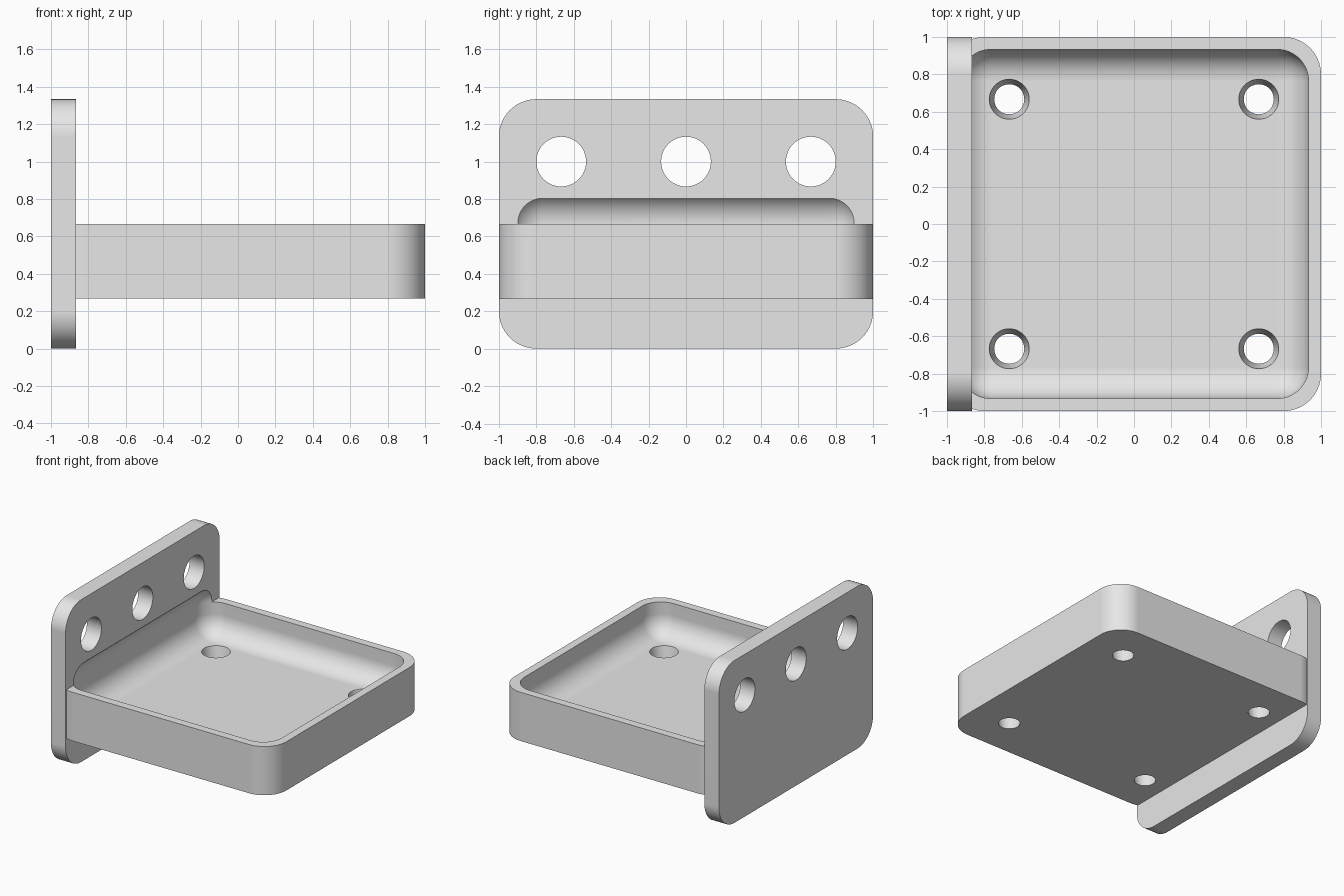
import bpy
import bmesh
import math
from mathutils import Matrix, Vector

old = bpy.data.objects.get("Cube")
if old:
    bpy.data.objects.remove(old, do_unlink=True)

grey = bpy.data.materials.new("light grey")
grey.use_nodes = True
grey.diffuse_color = (0.8, 0.8, 0.8, 1)
grey.node_tree.nodes["Principled BSDF"].inputs["Base Color"].default_value = (0.8, 0.8, 0.8, 1)


def make(name, bm):
    bmesh.ops.recalc_face_normals(bm, faces=bm.faces[:])
    mesh = bpy.data.meshes.new(name)
    bm.to_mesh(mesh)
    bm.free()
    mesh.materials.append(grey)
    obj = bpy.data.objects.new(name, mesh)
    bpy.context.collection.objects.link(obj)
    return obj


def rounded_outline(w, h, r, steps=14):
    """Points of a centred rounded rectangle."""
    pts = []
    for i, (sx, sy) in enumerate([(1, 1), (-1, 1), (-1, -1), (1, -1)]):
        for k in range(steps + 1):
            a = math.pi / 2 * (i + k / steps)
            pts.append((sx * (w / 2 - r) + r * math.cos(a),
                        sy * (h / 2 - r) + r * math.sin(a)))
    return pts


def prism(name, points, direction):
    bm = bmesh.new()
    face = bm.faces.new([bm.verts.new(p) for p in points])
    ext = bmesh.ops.extrude_face_region(bm, geom=[face])
    top = [v for v in ext["geom"] if isinstance(v, bmesh.types.BMVert)]
    bmesh.ops.translate(bm, verts=top, vec=Vector(direction))
    return make(name, bm)


def cone(name, r_low, r_high, depth, matrix):
    bm = bmesh.new()
    bmesh.ops.create_cone(bm, cap_ends=True, segments=48, radius1=r_low,
                          radius2=r_high, depth=depth, matrix=matrix)
    return make(name, bm)


def combine(body, other, operation):
    mod = body.modifiers.new(operation, "BOOLEAN")
    mod.operation = operation
    mod.solver = "EXACT"
    mod.object = other
    bpy.context.view_layer.objects.active = body
    bpy.ops.object.modifier_apply(modifier=mod.name)
    bpy.data.objects.remove(other, do_unlink=True)


# Upright mounting plate
plate = [(-1, y, z + 0.667) for y, z in rounded_outline(2, 1.333, 0.2)]
body = prism("tray_bracket", plate, (0.133, 0, 0))

# Tray block, its hidden end buried inside the plate
tray = [(max(x, -0.95), y, 0.267) for x, y in rounded_outline(2, 2, 0.2)]
combine(body, prism("tray_block", tray, (0, 0, 0.4)), "UNION")

# Cavity with fully rounded edges, which also bites into the plate
floor, top, side = 0.4, 0.838, 0.933
bm = bmesh.new()
bmesh.ops.create_cube(bm, size=1, matrix=Matrix.Translation((0, 0, (floor + top) / 2))
                      @ Matrix.Diagonal((2 * side, 2 * side, top - floor, 1)))
bmesh.ops.bevel(bm, geom=bm.edges[:], offset=0.167, segments=12, profile=0.5,
                affect="EDGES", clamp_overlap=True)
combine(body, make("cavity_cutter", bm), "DIFFERENCE")

# Three round holes through the plate
for y in (-0.667, 0, 0.667):
    place = Matrix.Translation((-0.93, y, 1)) @ Matrix.Rotation(math.pi / 2, 4, "Y")
    combine(body, cone("plate_hole", 0.133, 0.133, 0.4, place), "DIFFERENCE")

# Four tapered holes through the floor, extended past both faces
for x in (-0.667, 0.667):
    for y in (-0.667, 0.667):
        place = Matrix.Translation((x, y, 0.333))
        combine(body, cone("floor_hole", 0.0735, 0.1135, 0.2, place), "DIFFERENCE")

# Smooth fillets, crisp edges, flat planes
bpy.ops.object.select_all(action="DESELECT")
body.select_set(True)
bpy.context.view_layer.objects.active = body
bpy.ops.object.shade_smooth_by_angle(angle=math.radians(30))
weighted = body.modifiers.new("flat planes", "WEIGHTED_NORMAL")
weighted.keep_sharp = True
